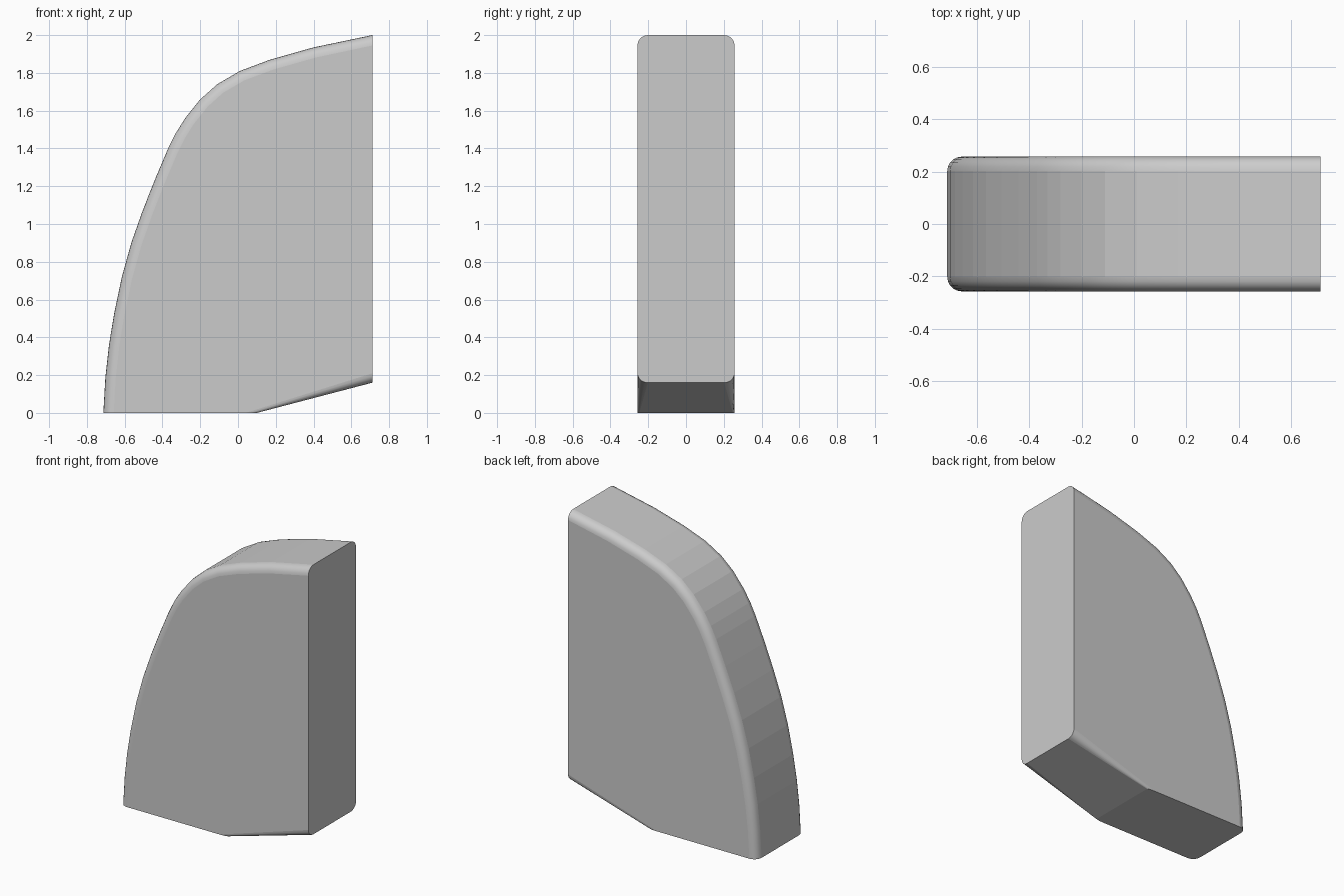
import bpy, bmesh
from math import sin, cos, pi
from mathutils import Vector

if "Cube" in bpy.data.objects:
    bpy.data.objects.remove(bpy.data.objects["Cube"])

W, R, STEPS = 0.257, 0.055, 5

# Outer curve in x/z, from the foot up to the top of the flat end
curve = [Vector(p) for p in [
    (-0.713, 0), (-0.702, 0.19), (-0.683, 0.36), (-0.655, 0.53), (-0.615, 0.72),
    (-0.565, 0.90), (-0.505, 1.07), (-0.44, 1.235), (-0.37, 1.40), (-0.33, 1.48),
    (-0.28, 1.56), (-0.20, 1.66), (-0.11, 1.74), (0.01, 1.81), (0.17, 1.87),
    (0.40, 1.935), (0.711, 2.0)]]

# Each station: outer point, inward offset, rounding depth across y
stations = []
for i, p in enumerate(curve):
    t = (curve[min(i + 1, len(curve) - 1)] - curve[max(i - 1, 0)]).normalized()
    inset = Vector((t.y, -t.x)) * R
    if i == 0:
        inset = Vector((R, 0))
    elif i == len(curve) - 1:
        inset = Vector((0, -R))
    stations.append((p, inset, R))
stations.append((Vector((0.711, 0.16)), Vector((0, 0.05)), R))
stations.append((Vector((0.10, 0)), Vector((-0.06, 0)), 0.01))

bm = bmesh.new()


def section(p, inset, depth):
    """One row of vertices across y with both ends rounded."""
    half = []
    for k in range(STEPS + 1):
        a = pi / 2 * k / STEPS
        q = p + inset * (1 - sin(a))
        half.append((q.x, W - depth * (1 - cos(a)), q.y))
    row = [(x, -y, z) for x, y, z in half] + half[::-1]
    return [bm.verts.new(c) for c in row]


rows = [section(*s) for s in stations]


def strip(a, b):
    for k in range(len(a) - 1):
        f = bm.faces.new((a[k], a[k + 1], b[k + 1], b[k]))
        f.smooth = k != STEPS


# Rounded outer rim and sloping underside
n = len(curve)
for i in range(n - 1):
    strip(rows[i], rows[i + 1])
strip(rows[n], rows[n + 1])

# Flat end, flat base and the two flat sides
bm.faces.new(rows[n - 1] + rows[n][::-1])
bm.faces.new(rows[n + 1] + rows[0][::-1])
bm.faces.new([r[0] for r in rows])
bm.faces.new([r[-1] for r in rows])
bmesh.ops.recalc_face_normals(bm, faces=bm.faces)
# Keep the outlines of the flat end and base sharp
for e in bm.edges:
    if len(e.link_faces) == 2 and e.calc_face_angle() > 0.5:
        e.smooth = False

mesh = bpy.data.meshes.new("curved_block")
bm.to_mesh(mesh)
bm.free()
bpy.context.collection.objects.link(bpy.data.objects.new("curved_block", mesh))
